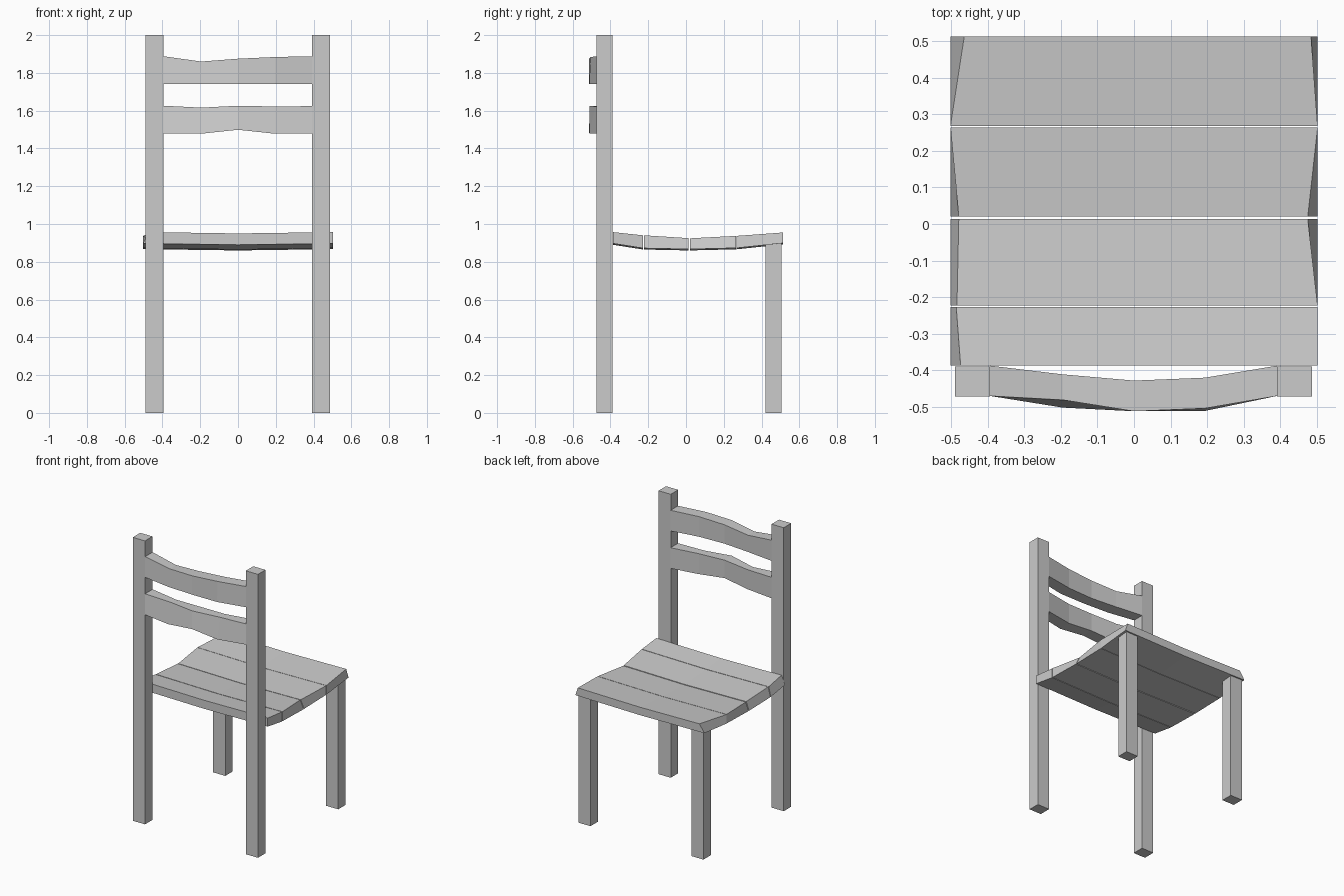
import bpy
import bmesh

if "Cube" in bpy.data.objects:
    bpy.data.objects.remove(bpy.data.objects["Cube"])


def loft(name, rings):
    """Solid through a row of four-cornered cross-sections."""
    bm = bmesh.new()
    loops = [[bm.verts.new(p) for p in ring] for ring in rings]
    for a, b in zip(loops, loops[1:]):
        for i in range(4):
            j = (i + 1) % 4
            bm.faces.new((a[i], a[j], b[j], b[i]))
    bm.faces.new(loops[0][::-1])
    bm.faces.new(loops[-1])
    bmesh.ops.recalc_face_normals(bm, faces=bm.faces)
    mesh = bpy.data.meshes.new(name)
    bm.to_mesh(mesh)
    bm.free()
    obj = bpy.data.objects.new(name, mesh)
    bpy.context.collection.objects.link(obj)
    return obj


def leg(name, x0, x1, y0, y1, height):
    loft(name, [[(x0, y0, z), (x1, y0, z), (x1, y1, z), (x0, y1, z)]
                for z in (0, height)])


# Tall back posts and short front legs
for side, (x0, x1) in (("left", (-0.49, -0.395)), ("right", (0.392, 0.487))):
    leg(f"back_post_{side}", x0, x1, -0.473, -0.39, 2.0)
    leg(f"front_leg_{side}", x0, x1, 0.422, 0.505, 0.9)

# Seat planks, each edge: y, top z, bottom z, left top x, right top x
planks = [
    ((-0.387, 0.957, 0.897, -0.475, 0.503), (-0.227, 0.940, 0.872, -0.487, 0.503)),
    ((-0.223, 0.940, 0.872, -0.485, 0.503), (0.014, 0.925, 0.867, -0.480, 0.476)),
    ((0.020, 0.924, 0.867, -0.480, 0.476), (0.265, 0.937, 0.873, -0.503, 0.503)),
    ((0.268, 0.937, 0.873, -0.503, 0.503), (0.514, 0.955, 0.899, -0.465, 0.485)),
]
for n, (a, b) in enumerate(planks, 1):
    rings = []
    for end, sag in ((3, 0), (None, 0.007), (4, 0)):
        xb = {3: -0.503, None: 0, 4: 0.503}[end]
        xa, xc = (a[end], b[end]) if end else (0, 0)
        rings.append([(xb, a[0], a[2] - sag), (xb, b[0], b[2] - sag),
                      (xc, b[0], b[1] - sag), (xa, a[0], a[1] - sag)])
    loft(f"seat_plank_{n}", rings)

# Bowed back rails
xs = (-0.395, -0.195, 0, 0.195, 0.392)
inner = (-0.388, -0.412, -0.429, -0.421, -0.388)
outer = (-0.471, -0.503, -0.513, -0.512, -0.471)
rails = {
    "upper_back_rail": ((1.888, 1.860, 1.875, 1.884, 1.888), (1.742,) * 5,
                        (-0.471, -0.482, -0.513, -0.505, -0.471)),
    "lower_back_rail": ((1.626, 1.616, 1.626, 1.622, 1.624),
                        (1.478, 1.478, 1.499, 1.478, 1.478),
                        (-0.471, -0.465, -0.510, -0.480, -0.471)),
}
for name, (top, bottom, outer_top) in rails.items():
    loft(name, [[(x, o, b), (x, i, b), (x, i, t), (x, ot, t)]
                for x, i, o, t, b, ot in zip(xs, inner, outer, top, bottom, outer_top)])
